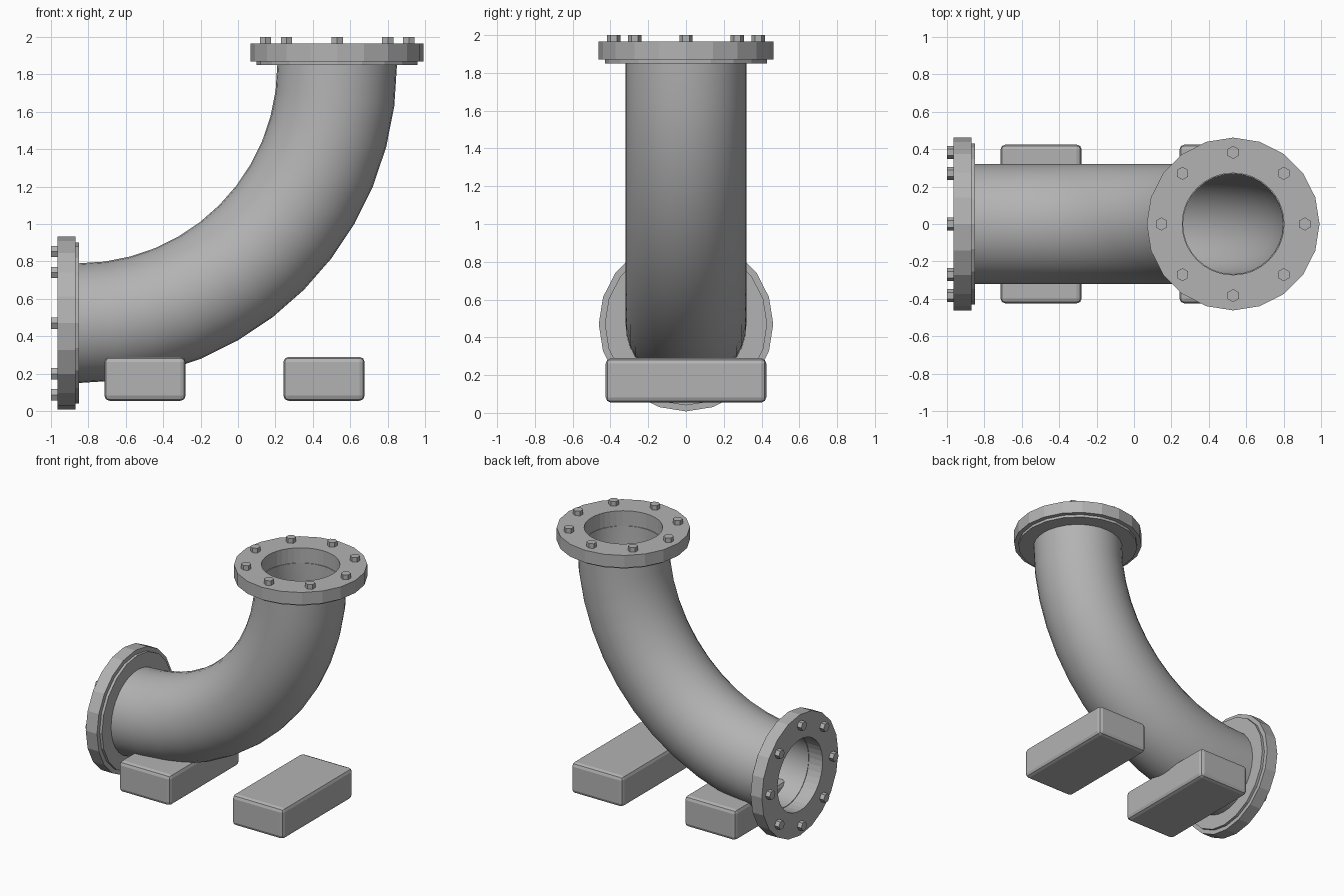
import bpy, bmesh
from math import pi, sin, cos
from mathutils import Matrix, Vector

if "Cube" in bpy.data.objects:
    bpy.data.objects.remove(bpy.data.objects["Cube"])

steel = bpy.data.materials.new("plain grey")
steel.use_nodes = True
GREY = (0.45, 0.45, 0.45, 1)
steel.diffuse_color = GREY
steel.node_tree.nodes["Principled BSDF"].inputs["Base Color"].default_value = GREY

BEND = 1.38          # radius of the elbow's centre line
ORIGIN = Vector((-0.85, 0, 1.85))
SIDES = 20


def finish(bm, name, matrix=Matrix()):
    bmesh.ops.recalc_face_normals(bm, faces=bm.faces)
    mesh = bpy.data.meshes.new(name)
    bm.to_mesh(mesh)
    bm.free()
    mesh.transform(matrix)
    mesh.materials.append(steel)
    ob = bpy.data.objects.new(name, mesh)
    bpy.context.collection.objects.link(ob)
    return ob


def loft(bm, rings):
    """Join a closed loop of equal rings with quads."""
    for a, b in zip(rings, rings[1:] + rings[:1]):
        for i in range(len(a)):
            j = (i + 1) % len(a)
            bm.faces.new((a[i], a[j], b[j], b[i]))


# Hollow quarter-turn pipe
def pipe_ring(bm, angle, radius, sides=32):
    out = Vector((sin(angle), 0, -cos(angle)))
    centre = ORIGIN + out * BEND
    turns = [2 * pi * i / sides for i in range(sides)]
    return [bm.verts.new(centre + out * radius * cos(t) + Vector((0, radius * sin(t), 0)))
            for t in turns]


bm = bmesh.new()
steps = [pi / 2 * i / 12 for i in range(13)]
loft(bm, [pipe_ring(bm, a, 0.32) for a in steps]
     + [pipe_ring(bm, a, 0.268) for a in reversed(steps)])
pipe = finish(bm, "elbow_pipe")
bpy.context.view_layer.objects.active = pipe
pipe.select_set(True)
bpy.ops.object.shade_smooth_by_angle(angle=pi / 5)
pipe.select_set(False)


# Stepped flanges with a ring of hexagonal bolts, opening along local +z
def add_flange(name, matrix):
    profile = [(0.272, 0), (0.43, 0), (0.43, 0.02), (0.462, 0.02), (0.462, 0.115), (0.272, 0.115)]
    bm = bmesh.new()
    rings = []
    for r, z in profile:
        sides = [2 * pi * i / (SIDES * 2) for i in range(SIDES * 2)] if r < 0.3 else None
        turns = sides or [2 * pi * i / SIDES for i in range(SIDES)]
        rings.append([bm.verts.new((r * cos(t), r * sin(t), z)) for t in turns])
    bore_low, *outer, bore_top = rings
    # outer steps and the finer bore
    for a, b in list(zip(outer, outer[1:])) + [(bore_top, bore_low)]:
        for i in range(len(a)):
            j = (i + 1) % len(a)
            bm.faces.new((a[i], a[j], b[j], b[i]))
    # end faces, two bore edges to each outer edge
    for bore, rim in ((bore_low, outer[0]), (bore_top, outer[-1])):
        for i in range(SIDES):
            j = (i + 1) % SIDES
            bm.faces.new((rim[i], rim[j], bore[2 * j], bore[2 * i + 1], bore[2 * i]))
    finish(bm, name, matrix)

    for k in range(8):
        t = k * pi / 4
        bm = bmesh.new()
        place = Matrix.Translation((0.383 * cos(t), 0.383 * sin(t), 0.13)) @ Matrix.Rotation(pi / 2, 4, "Z")
        hexagon = [[bm.verts.new(place @ Vector((0.035 * cos(i * pi / 3), 0.035 * sin(i * pi / 3), z)))
                    for i in range(6)] for z in (-0.02, 0.02)]
        for i in range(6):
            j = (i + 1) % 6
            bm.faces.new((hexagon[0][i], hexagon[0][j], hexagon[1][j], hexagon[1][i]))
        for cap in hexagon:
            bm.faces.new(cap)
        finish(bm, f"{name}_bolt_{k + 1}", matrix)


add_flange("top_flange", Matrix.Translation(ORIGIN + Vector((BEND, 0, 0))))
add_flange("side_flange", Matrix.Translation(ORIGIN - Vector((0, 0, BEND))) @ Matrix.Rotation(-pi / 2, 4, "Y"))

# Rounded support blocks
for name, x in (("right_support", -0.497), ("left_support", 0.46)):
    bm = bmesh.new()
    bmesh.ops.create_cube(bm, size=1, matrix=Matrix.Translation((x, 0, 0.172)) @ Matrix.Diagonal((0.435, 0.85, 0.235, 1)))
    bmesh.ops.bevel(bm, geom=bm.edges[:], offset=0.028, segments=2, profile=0.5, affect="EDGES")
    finish(bm, name)
